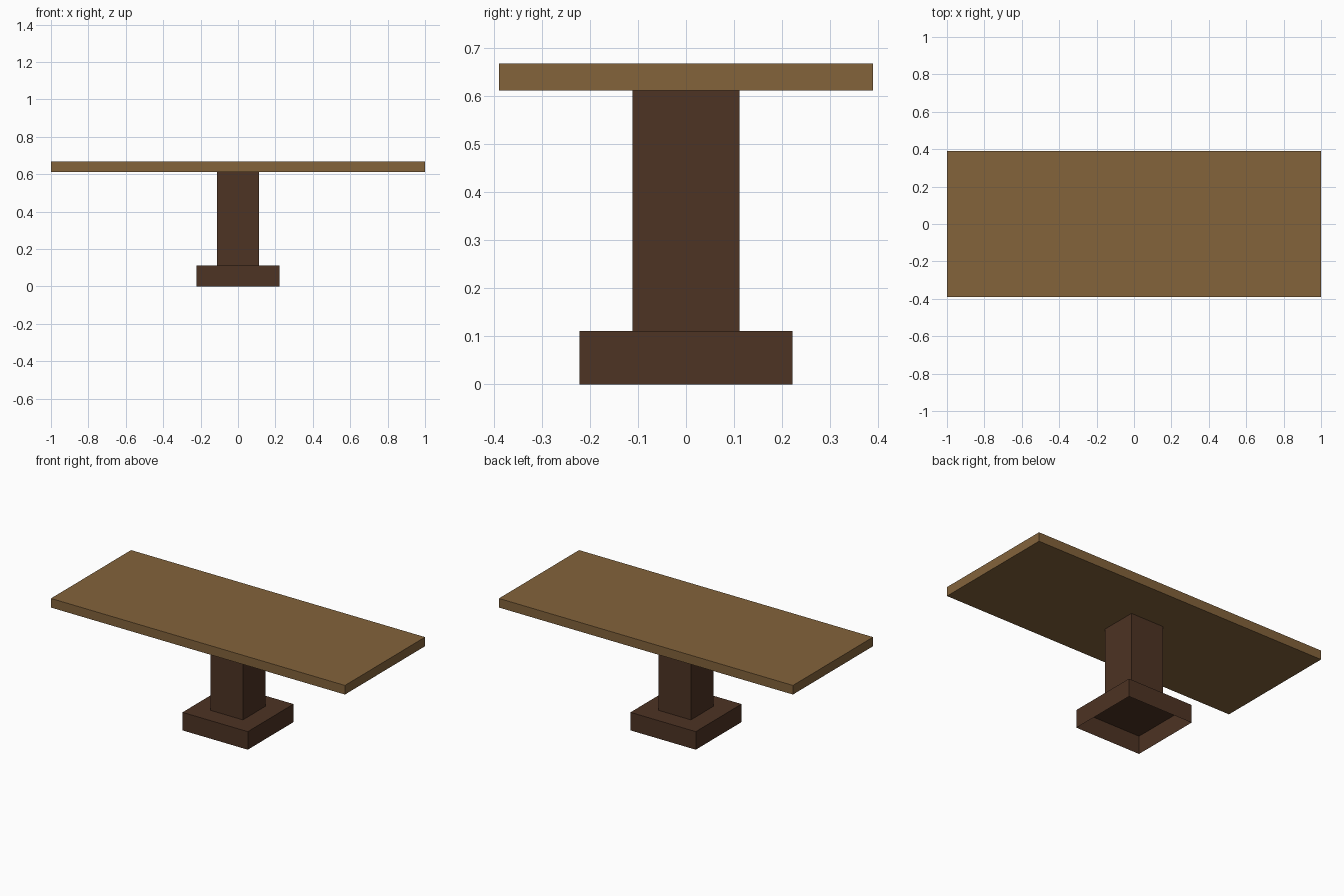
import bpy
import bmesh

if "Cube" in bpy.data.objects:
    bpy.data.objects.remove(bpy.data.objects["Cube"])


def material(name, rgb):
    mat = bpy.data.materials.new(name)
    mat.diffuse_color = (*rgb, 1.0)
    mat.use_nodes = True
    mat.node_tree.nodes["Principled BSDF"].inputs["Base Color"].default_value = mat.diffuse_color
    return mat


def box(name, half_x, half_y, z0, z1, mat, open_bottom=False, open_top=False):
    """Axis-aligned box centred on the z axis, optionally open at its ends."""
    bm = bmesh.new()
    bmesh.ops.create_cube(bm, size=2)
    for v in bm.verts:
        v.co = (v.co.x * half_x, v.co.y * half_y, z1 if v.co.z > 0 else z0)
    bm.normal_update()
    ends = [f for f in bm.faces
            if (open_bottom and f.normal.z < -0.5) or (open_top and f.normal.z > 0.5)]
    bmesh.ops.delete(bm, geom=ends, context='FACES_ONLY')
    mesh = bpy.data.meshes.new(name)
    bm.to_mesh(mesh)
    bm.free()
    mesh.materials.append(mat)
    obj = bpy.data.objects.new(name, mesh)
    bpy.context.collection.objects.link(obj)
    return obj


light_wood = material("light wood", (0.227, 0.125, 0.044))
dark_wood = material("dark wood", (0.075, 0.033, 0.017))

# Foot: thin shell, hollow underneath
box("foot", 0.222, 0.222, 0.0, 0.111, dark_wood, open_bottom=True)
# Pedestal: its ends are covered by the foot and the tabletop
box("pedestal", 0.111, 0.111, 0.111, 0.611, dark_wood, open_bottom=True, open_top=True)
# Tabletop
box("tabletop", 1.0, 0.389, 0.611, 0.667, light_wood)
